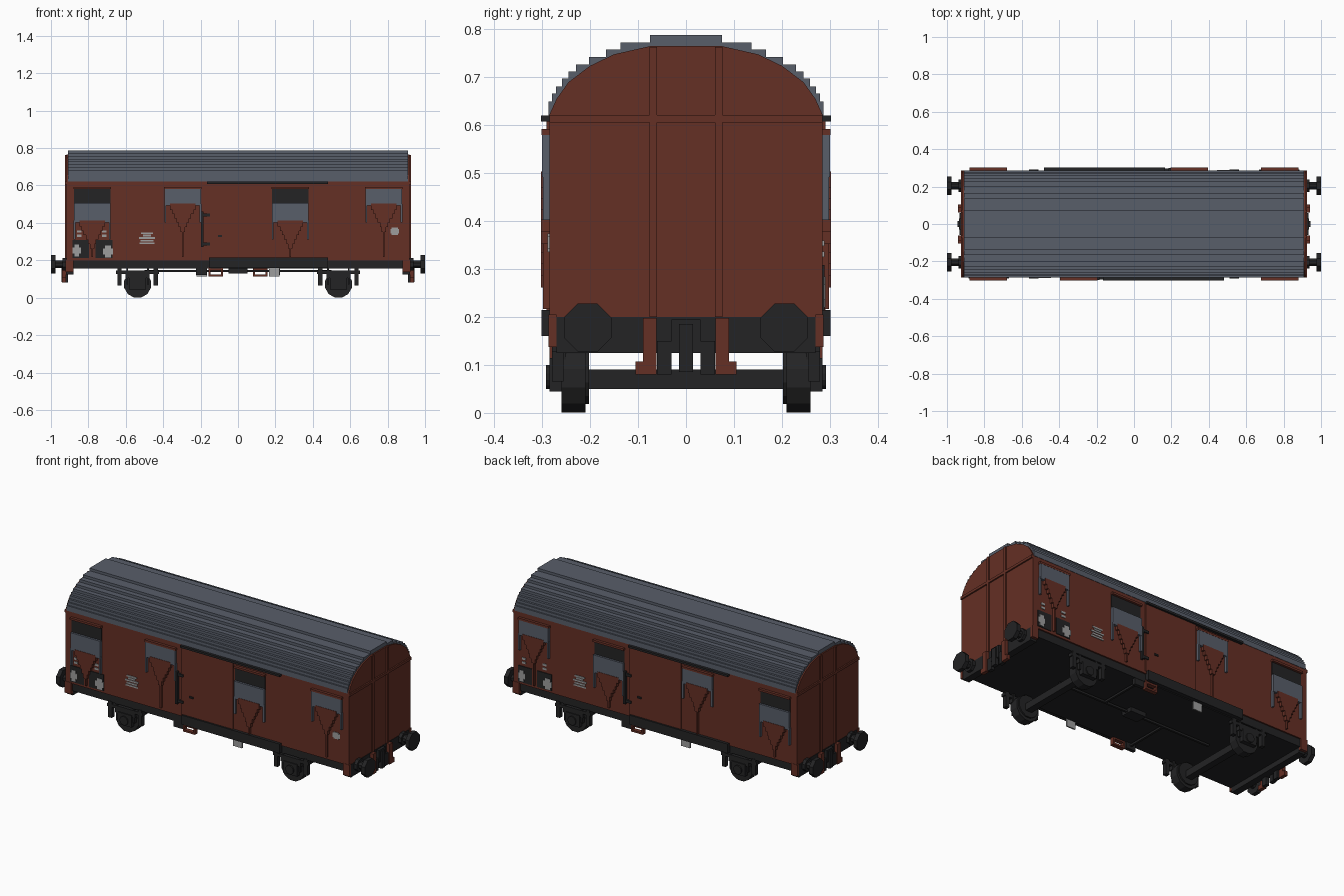
import bpy, bmesh, math
from mathutils import Matrix

cube = bpy.data.objects.get("Cube")
if cube:
    bpy.data.objects.remove(cube)


def material(name, rgb):
    m = bpy.data.materials.new(name)
    m.use_nodes = True
    m.diffuse_color = (*rgb, 1)
    m.node_tree.nodes["Principled BSDF"].inputs["Base Color"].default_value = (*rgb, 1)
    return m


RED = material("oxide red", (0.130, 0.029, 0.018))
GREY = material("roof grey", (0.098, 0.112, 0.144))
DARK = material("frame black", (0.017, 0.017, 0.018))
PALE = material("marking grey", (0.34, 0.34, 0.34))


def finish(name, bm, mat):
    bmesh.ops.recalc_face_normals(bm, faces=bm.faces[:])
    me = bpy.data.meshes.new(name)
    bm.to_mesh(me)
    bm.free()
    me.materials.append(mat)
    ob = bpy.data.objects.new(name, me)
    bpy.context.scene.collection.objects.link(ob)
    return ob


def boxes(name, mat, items):
    """One object from boxes given as (x0, x1, y0, y1, z0, z1)."""
    bm = bmesh.new()
    for x0, x1, y0, y1, z0, z1 in items:
        mtx = (Matrix.Translation(((x0 + x1) / 2, (y0 + y1) / 2, (z0 + z1) / 2))
               @ Matrix.Diagonal((abs(x1 - x0), abs(y1 - y0), abs(z1 - z0), 1)))
        bmesh.ops.create_cube(bm, size=1, matrix=mtx)
    return finish(name, bm, mat)


def side(name, mat, s, items):
    """Boxes on a long side: (x0, x1, inner, outer, z0, z1); s=-1 is the turned back side."""
    label = "front_" if s == 1 else "back_"
    return boxes(label + name, mat, [(s * a, s * b, -s * c, -s * d, e, f)
                                     for a, b, c, d, e, f in items])


def extrude_x(name, mat, pts, x0, x1):
    """Extrude a closed y-z outline along x."""
    bm = bmesh.new()
    f = bm.faces.new([bm.verts.new((x0, y, z)) for y, z in pts])
    r = bmesh.ops.extrude_face_region(bm, geom=[f])
    vs = [g for g in r["geom"] if isinstance(g, bmesh.types.BMVert)]
    bmesh.ops.translate(bm, verts=vs, vec=(x1 - x0, 0, 0))
    return finish(name, bm, mat)


def cylinders(name, mat, axis, items, sides=12):
    """Cylinders given as (x, y, z, radius, length) along axis X or Y."""
    bm = bmesh.new()
    rot = Matrix.Rotation(math.pi / 2, 4, "Y" if axis == "X" else "X")
    for x, y, z, r, length in items:
        bmesh.ops.create_cone(bm, cap_ends=True, segments=sides, radius1=r, radius2=r, depth=length,
                              matrix=Matrix.Translation((x, y, z)) @ rot
                              @ Matrix.Rotation(math.pi / sides, 4, "Z"))
    return finish(name, bm, mat)


def mirrored(half):
    return half + [(-y, z) for y, z in reversed(half)]


# Body and stepped roof
boxes("body", RED, [(-0.915, 0.915, -0.285, 0.285, 0.2, 0.622)])
steps = [(0.287, 0.650), (0.279, 0.666), (0.271, 0.681), (0.259, 0.697), (0.245, 0.712),
         (0.229, 0.727), (0.202, 0.742), (0.167, 0.758), (0.137, 0.773), (0.075, 0.788)]
half, z_prev = [], 0.62
for y, z in steps:
    half += [(y, z_prev), (y, z)]
    z_prev = z
extrude_x("roof", GREY, mirrored(half), -0.91, 0.91)

# Arched end walls with raised ribs
arch = [(0.285, 0.2), (0.285, 0.622), (0.27, 0.655), (0.245, 0.69), (0.2, 0.724),
        (0.15, 0.748), (0.075, 0.765)]
for e, end in ((1, "left"), (-1, "right")):
    extrude_x(end + "_end_wall", RED, mirrored(arch), e * 0.9, e * 0.918)
    boxes(end + "_end_ribs", RED, [
        (e * 0.91, e * 0.926, -0.285, 0.285, 0.606, 0.621),
        (e * 0.91, e * 0.926, 0.061, 0.076, 0.2, 0.763),
        (e * 0.91, e * 0.926, -0.076, -0.061, 0.2, 0.763)])

    # Buffer beam, coupling, hoses and shunter steps
    boxes(end + "_buffer_beam", DARK, [(e * 0.88, e * 0.92, -0.27, 0.27, 0.125, 0.2)])
    boxes(end + "_coupling", DARK, [
        (e * 0.9, e * 0.935, -0.03, 0.03, 0.125, 0.195),
        (e * 0.92, e * 0.943, -0.015, 0.015, 0.085, 0.185)]
        + [(e * 0.91, e * 0.932, k * 0.03, k * 0.06, 0.08, 0.15) for k in (1, -1)])
    boxes(end + "_shunter_steps", RED, [b for k in (1, -1) for b in (
        (e * 0.92, e * 0.94, k * 0.062, k * 0.09, 0.08, 0.198),
        (e * 0.92, e * 0.94, k * 0.062, k * 0.105, 0.08, 0.107))])
    boxes(end + "_corner_posts", RED, [(e * 0.88, e * 0.922, k * 0.27, k * 0.287, 0.137, 0.205)
                                       for k in (1, -1)])
    # Buffers
    cylinders(end + "_buffers", DARK, "X", [c for k in (1, -1) for c in (
        (e * 0.988, k * 0.205, 0.178, 0.054, 0.024),
        (e * 0.945, k * 0.205, 0.178, 0.022, 0.08),
        (e * 0.928, k * 0.205, 0.178, 0.036, 0.02))], 8)

# Underframe
boxes("underframe", DARK, [(-0.915, 0.915, -0.277, 0.277, 0.155, 0.203)])
boxes("brake_rigging", DARK, [(-0.5, 0.5, -0.006, 0.006, 0.137, 0.149),
                              (-0.2, -0.188, -0.27, 0.0, 0.137, 0.149),
                              (0.188, 0.2, 0.0, 0.27, 0.137, 0.149),
                              (-0.05, 0.05, -0.035, 0.035, 0.13, 0.156)])

# Wheelsets with axle boxes, springs and hangers
for ax, end in ((-0.537, "right"), (0.537, "left")):
    cylinders(end + "_wheels", DARK, "Y", [c for k in (1, -1) for c in (
        (ax, k * 0.235, 0.072, 0.074, 0.05),
        (ax, k * 0.217, 0.08, 0.064, 0.03),
        (ax, k * 0.282, 0.075, 0.026, 0.02))])
    boxes(end + "_axle", DARK, [(ax - 0.02, ax + 0.02, -0.23, 0.23, 0.05, 0.09)])
    gear = []
    for k in (1, -1):
        gear += [(ax - 0.045, ax + 0.045, k * 0.25, k * 0.285, 0.045, 0.115),
                 (ax - 0.065, ax + 0.065, k * 0.255, k * 0.28, 0.105, 0.13),
                 (ax - 0.115, ax + 0.115, k * 0.255, k * 0.28, 0.128, 0.146)]
        for d in (1, -1):
            gear += [(ax + d * 0.085, ax + d * 0.108, k * 0.255, k * 0.28, 0.065, 0.16),
                     (ax + d * 0.05, ax + d * 0.06, k * 0.25, k * 0.275, 0.07, 0.16)]
    boxes(end + "_suspension", DARK, gear)


def vent(s, n, x, opened):
    """Sliding shutter with rails and a stepped linkage; an open one shows a dark slot."""
    b = 0.402 if opened else 0.492
    top = 0.505 if opened else 0.583
    tag = f"vent_{n}_"
    side(tag + "hood", RED, s, [(x - 0.1, x + 0.1, 0.28, 0.301, 0.58, 0.592)])
    if opened:
        side(tag + "opening", DARK, s, [(x - 0.097, x + 0.097, 0.28, 0.288, 0.5, 0.582)])
    side(tag + "shutter", GREY, s, [(x - 0.097, x + 0.097, 0.28, 0.3, b, top)]
         + [(x + d * 0.089, x + d * 0.099, 0.28, 0.298, b - 0.09, b + 0.01) for d in (1, -1)])
    rows = [(0.068, 0.012, -0.022), (0.056, -0.022, -0.045), (0.045, -0.045, -0.068),
            (0.034, -0.068, -0.09), (0.022, -0.09, -0.115), (0.012, -0.115, -0.14)]
    side(tag + "linkage", RED, s, [(x - w, x + w, 0.28, 0.302, b + lo, b + hi) for w, hi, lo in rows]
         + [(x - 0.004, x + 0.004, 0.28, 0.298, 0.217, b - 0.13)])


for s in (1, -1):
    # Ventilation shutters
    for n, x in enumerate((-0.78, -0.295, 0.28, 0.78)):
        vent(s, n + 1, x, (n % 2 == 0) if s == 1 else (n % 2 == 1))

    # Sliding door, rails and handle
    side("door", RED, s, [(-0.165, 0.17, 0.28, 0.291, 0.213, 0.608)])
    side("door_rails", DARK, s, [(-0.165, 0.48, 0.27, 0.302, 0.608, 0.62),
                                 (-0.155, 0.48, 0.27, 0.301, 0.16, 0.215)])
    side("door_handle", DARK, s, [(-0.197, -0.184, 0.28, 0.3, 0.27, 0.46),
                                  (-0.184, -0.15, 0.28, 0.297, 0.435, 0.45),
                                  (-0.184, -0.15, 0.28, 0.297, 0.28, 0.295),
                                  (-0.108, -0.085, 0.28, 0.297, 0.325, 0.335)])

    # Sign plates and pale markings
    side("sign_plates", DARK, s, [(-0.885, -0.797, 0.28, 0.289, 0.213, 0.308),
                                  (-0.763, -0.67, 0.28, 0.289, 0.213, 0.308)])
    marks = []
    for cx, cz, w in ((-0.862, 0.252, 0.022), (-0.695, 0.248, 0.027)):
        marks += [(cx - w * k, cx + w * k, 0.28, 0.291, cz + dz - 0.008, cz + dz + 0.008)
                  for k, dz in ((0.6, 0.024), (1, 0.008), (1, -0.008), (0.6, -0.024))]
    marks += [(cx - 0.012, cx + 0.012, 0.28, 0.289, z, z + 0.012)
              for cx in (-0.85, -0.715) for z in (0.325, 0.348)]
    marks += [(-0.487 - w, -0.487 + w, 0.28, 0.289, z, z + 0.009)
              for z, w in ((0.286, 0.04), (0.3, 0.034), (0.315, 0.042), (0.328, 0.022), (0.34, 0.032))]
    if s == 1:
        marks += [(0.815, 0.862, 0.28, 0.289, 0.342, 0.368), (0.822, 0.855, 0.28, 0.289, 0.336, 0.374)]
    side("markings", PALE, s, marks)

    # Step loop and plate below the sill
    side("step_loop", RED, s, [(-0.158, -0.148, 0.26, 0.285, 0.113, 0.165),
                               (-0.09, -0.08, 0.26, 0.285, 0.113, 0.165),
                               (-0.158, -0.08, 0.26, 0.285, 0.113, 0.124),
                               (-0.158, -0.08, 0.26, 0.285, 0.146, 0.157)])
    side("brake_plate", PALE, s, [(0.165, 0.222, 0.272, 0.28, 0.113, 0.16)])
    side("brake_lever", DARK, s, [(-0.225, -0.165, 0.255, 0.275, 0.12, 0.16)])
